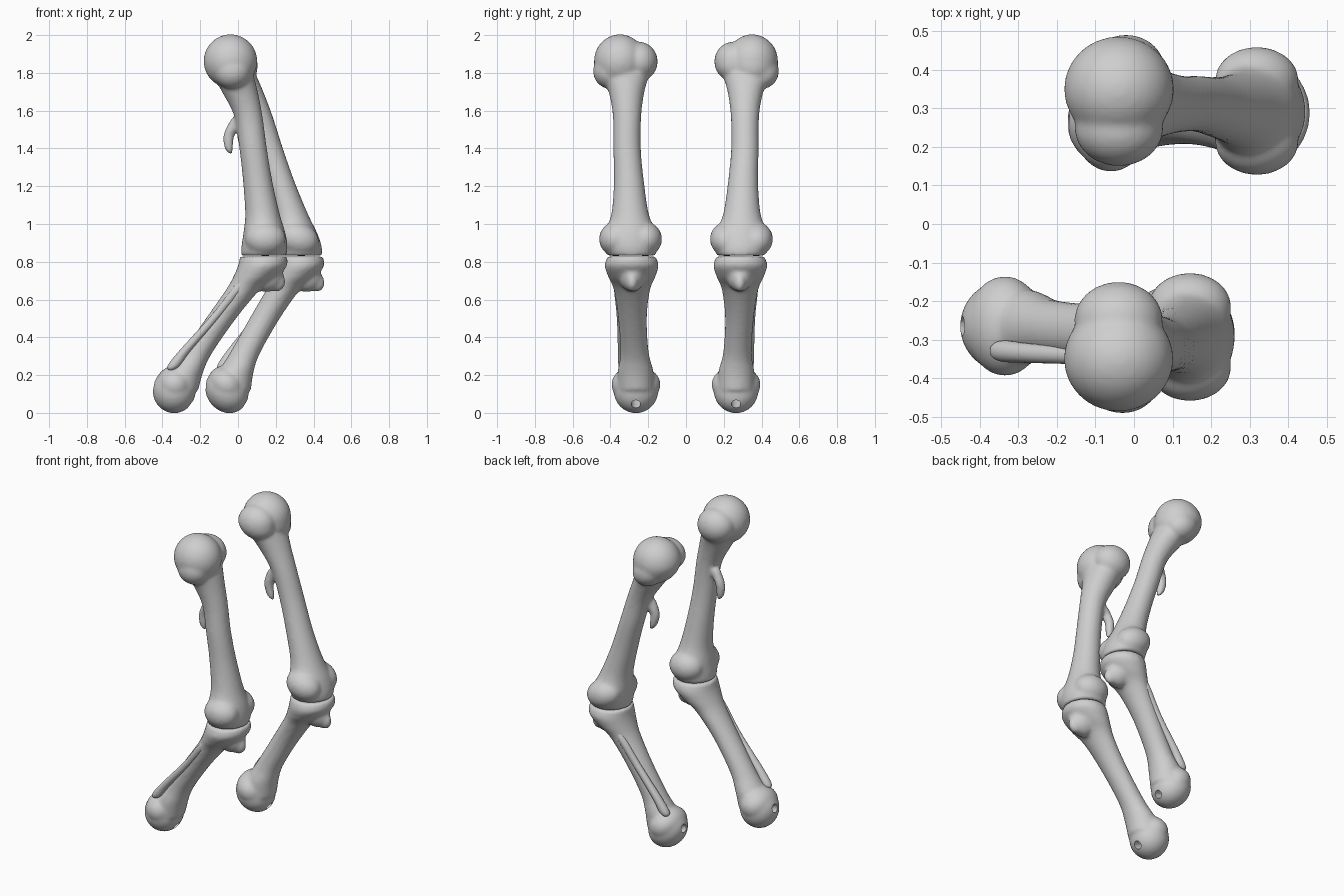
import bpy, bmesh, math
from mathutils import Vector, Matrix

cube = bpy.data.objects.get("Cube")
if cube:
    bpy.data.objects.remove(cube)

bone = bpy.data.materials.new("bone_grey")
bone.use_nodes = True
bone.diffuse_color = (0.62, 0.62, 0.62, 1)
bone.node_tree.nodes["Principled BSDF"].inputs["Base Color"].default_value = bone.diffuse_color
SIDES = 28


def spline(rows, steps=6):
    """Catmull-Rom interpolation through cross-section rows."""
    rows = [Vector(r) for r in rows]
    pts = [rows[0]] + rows + [rows[-1]]
    out = []
    for a, b, c, d in zip(pts, pts[1:], pts[2:], pts[3:]):
        for i in range(steps):
            t = i / steps
            out.append(0.5 * (2 * b + (c - a) * t + (2 * a - 5 * b + 4 * c - d) * t ** 2
                              + (3 * b - a - 3 * c + d) * t ** 3))
    return out + [rows[-1]]


def loft(bm, rows):
    """Stack of level ellipses; each row is x, y, z, x radius, y radius."""
    rings = []
    for x, y, z, rx, ry in spline(rows):
        angles = [math.tau * i / SIDES for i in range(SIDES)]
        rings.append([bm.verts.new((x + rx * math.cos(a), y + ry * math.sin(a), z)) for a in angles])
    for lo, hi in zip(rings, rings[1:]):
        for i in range(SIDES):
            j = (i + 1) % SIDES
            bm.faces.new((lo[i], lo[j], hi[j], hi[i]))
    bm.faces.new(rings[0][::-1])
    bm.faces.new(rings[-1])


def ball(bm, centre, radii):
    bmesh.ops.create_icosphere(bm, subdivisions=4, radius=1,
                               matrix=Matrix.Translation(centre) @ Matrix.Diagonal((*radii, 1)))


def lean(z):
    """Sideways shift of the bent leg, hip fixed and knee pushed out."""
    return 0.185 * max(0, 1.86 - z) if z > 0.83 else 0.19 + 0.125 * (0.83 - z)


def to_object(bm, name, bent):
    """Mirror and lean the part when it belongs to the far leg."""
    if bent:
        for v in bm.verts:
            v.co.x += lean(v.co.z)
            v.co.y = -v.co.y
    bmesh.ops.recalc_face_normals(bm, faces=bm.faces)
    mesh = bpy.data.meshes.new(name)
    bm.to_mesh(mesh)
    bm.free()
    mesh.materials.append(bone)
    obj = bpy.data.objects.new(name, mesh)
    bpy.context.collection.objects.link(obj)
    return obj


def fuse(obj, voxel=0.011, smooth=6, cutter=None):
    """Blend overlapping volumes into one smooth surface, then bore it."""
    rem = obj.modifiers.new("fuse", "REMESH")
    rem.mode = "VOXEL"
    rem.voxel_size = voxel
    sm = obj.modifiers.new("soften", "SMOOTH")
    sm.factor = 0.5
    sm.iterations = smooth
    if cutter:
        cut = obj.modifiers.new("bore", "BOOLEAN")
        cut.operation = "DIFFERENCE"
        cut.solver = "EXACT"
        cut.object = cutter
    bpy.context.view_layer.update()
    deps = bpy.context.evaluated_depsgraph_get()
    mesh = bpy.data.meshes.new_from_object(obj.evaluated_get(deps))
    obj.modifiers.clear()
    obj.data = mesh
    mesh.materials.clear()
    mesh.materials.append(bone)
    if cutter:
        bpy.data.objects.remove(cutter)
    bpy.ops.object.select_all(action="DESELECT")
    obj.select_set(True)
    bpy.context.view_layer.objects.active = obj
    bpy.ops.object.shade_smooth_by_angle(angle=math.radians(50))


def build_leg(prefix, bent):
    # Thigh bone: shaft, hip lobes, knee condyles and a hooked spur
    bm = bmesh.new()
    loft(bm, [(0.135, -0.29, 0.832, 0.12, 0.125), (0.14, -0.293, 0.88, 0.122, 0.145),
              (0.14, -0.294, 0.95, 0.112, 0.14), (0.13, -0.296, 1.05, 0.092, 0.1),
              (0.105, -0.302, 1.22, 0.078, 0.08), (0.08, -0.312, 1.4, 0.073, 0.073),
              (0.055, -0.312, 1.57, 0.075, 0.075), (0.01, -0.315, 1.7, 0.095, 0.095),
              (-0.03, -0.32, 1.8, 0.11, 0.13)])
    ball(bm, (-0.04, -0.35, 1.862), (0.142, 0.137, 0.142))
    ball(bm, (-0.04, -0.25, 1.86), (0.115, 0.1, 0.105))
    ball(bm, (-0.03, -0.4, 1.81), (0.1, 0.092, 0.095))
    for y in (-0.372, -0.215):
        ball(bm, (0.145, y, 0.92), (0.108, 0.088, 0.09))
    loft(bm, [(-0.04, -0.28, 1.372, 0.012, 0.012), (-0.05, -0.28, 1.41, 0.024, 0.024),
              (-0.045, -0.28, 1.48, 0.03, 0.028), (0.0, -0.285, 1.56, 0.035, 0.03)])
    fuse(to_object(bm, prefix + "_thigh_bone", bent))

    # Bore through the ankle
    bm = bmesh.new()
    start, end = Vector((-0.48, -0.265, 0.16)), Vector((-0.2, -0.265, 0.022))
    turn = (end - start).to_track_quat("Z", "Y").to_matrix().to_4x4()
    bmesh.ops.create_cone(bm, cap_ends=True, segments=16, radius1=0.025, radius2=0.025,
                          depth=(end - start).length,
                          matrix=Matrix.Translation((start + end) / 2) @ turn)
    cutter = to_object(bm, "ankle_bore_cutter", bent)
    cutter.hide_render = True

    # Shin bone: plateau, front knob, shaft and ankle
    bm = bmesh.new()
    loft(bm, [(-0.31, -0.265, 0.12, 0.1, 0.1), (-0.275, -0.267, 0.22, 0.092, 0.095),
              (-0.215, -0.272, 0.32, 0.08, 0.075), (-0.09, -0.283, 0.5, 0.08, 0.076),
              (0.025, -0.286, 0.65, 0.09, 0.096), (0.09, -0.287, 0.72, 0.115, 0.125),
              (0.13, -0.288, 0.78, 0.13, 0.143), (0.135, -0.288, 0.828, 0.124, 0.128)])
    ball(bm, (-0.338, -0.265, 0.118), (0.114, 0.118, 0.12))
    ball(bm, (-0.335, -0.265, 0.15), (0.1, 0.13, 0.1))
    ball(bm, (0.2, -0.285, 0.695), (0.052, 0.035, 0.055))
    ball(bm, (0.15, -0.285, 0.73), (0.09, 0.07, 0.09))
    fuse(to_object(bm, prefix + "_shin_bone", bent), cutter=cutter)

    # Thin outer splint bone
    bm = bmesh.new()
    loft(bm, [(-0.355, -0.33, 0.225, 0.012, 0.014), (-0.34, -0.33, 0.25, 0.033, 0.028),
              (-0.28, -0.335, 0.33, 0.031, 0.026), (-0.12, -0.345, 0.51, 0.028, 0.022),
              (0.0, -0.358, 0.66, 0.03, 0.024), (0.05, -0.36, 0.725, 0.02, 0.016)])
    fuse(to_object(bm, prefix + "_splint_bone", bent), voxel=0.006, smooth=3)


build_leg("right", False)
build_leg("left", True)
